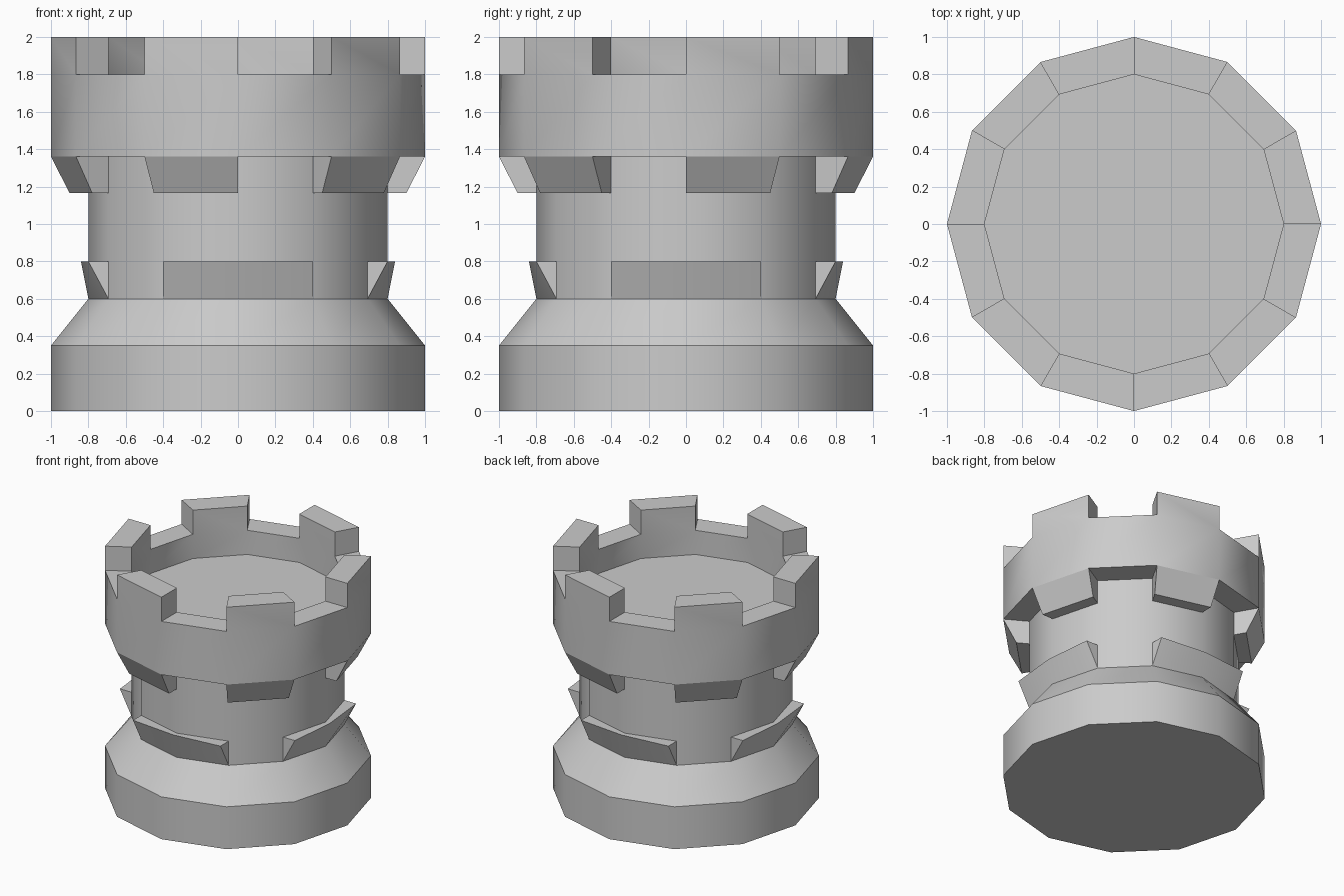
import bpy, bmesh
from math import cos, sin, pi, radians

if "Cube" in bpy.data.objects:
    bpy.data.objects.remove(bpy.data.objects["Cube"])

SIDES = 12


def ring_point(r, i, z):
    a = 2 * pi * i / SIDES
    return (r * cos(a), r * sin(a), z)


def finish(name, bm, recalc=True):
    if recalc:
        bmesh.ops.recalc_face_normals(bm, faces=bm.faces)
    mesh = bpy.data.meshes.new(name)
    bm.to_mesh(mesh)
    bm.free()
    obj = bpy.data.objects.new(name, mesh)
    bpy.context.collection.objects.link(obj)
    bpy.ops.object.select_all(action='DESELECT')
    obj.select_set(True)
    bpy.context.view_layer.objects.active = obj
    bpy.ops.object.shade_smooth_by_angle(angle=radians(33))
    return obj


# Tower body: 12-sided turned profile, from the foot up to the sunken floor
profile = [(1, 0), (1, .35), (.8, .6), (.8, 1.36), (1, 1.36),
           (1, 1.8), (.8, 1.8), (.8, 1.6)]
bm = bmesh.new()
rings = [[bm.verts.new(ring_point(r, i, z)) for i in range(SIDES)] for r, z in profile]
merlon_bases = []
for k, (low, high) in enumerate(zip(rings, rings[1:])):
    for i in range(SIDES):
        j = (i + 1) % SIDES
        face = bm.faces.new((low[i], low[j], high[j], high[i]))
        if k == 5 and i % 2 == 0:
            merlon_bases.append(face)
bm.faces.new(rings[0][::-1])
bm.faces.new(rings[-1])

# Battlements: raise every other rim face
raised = bmesh.ops.extrude_discrete_faces(bm, faces=merlon_bases)['faces']
bmesh.ops.translate(bm, vec=(0, 0, .2), verts=[v for f in raised for v in f.verts])
finish("tower_body", bm, recalc=False)

# Tapered brackets under the battlements
bm = bmesh.new()
for i in range(0, SIDES, 2):
    section = [(.8, 1.165), (.9, 1.165), (1, 1.36), (.8, 1.36)]
    a = [bm.verts.new(ring_point(r, i, z)) for r, z in section]
    b = [bm.verts.new(ring_point(r, i + 1, z)) for r, z in section]
    bm.faces.new(a)
    bm.faces.new(b[::-1])
    for k in range(3):
        bm.faces.new((a[k], b[k], b[(k + 1) % 4], a[(k + 1) % 4]))
    bm.faces.new((a[3], b[3], b[0], a[0]))
finish("brackets", bm)

# Flared collar plates on the four sides of the shaft
bm = bmesh.new()
for side in range(0, SIDES, 3):
    q = side * pi / 6
    strips = []
    for step, x, y in ((-1, .8, -.4), (0, .84, 0), (1, .8, .4)):
        strips.append([bm.verts.new(p) for p in (
            ring_point(.8, side + step, .6),
            (x * cos(q) - y * sin(q), x * sin(q) + y * cos(q), .8),
            ring_point(.8, side + step, .8))])
    for a, b in zip(strips, strips[1:]):
        for k in range(3):
            n = (k + 1) % 3
            bm.faces.new((a[k], b[k], b[n], a[n]))
    bm.faces.new(strips[0])
    bm.faces.new(strips[-1][::-1])
finish("collar_plates", bm)
